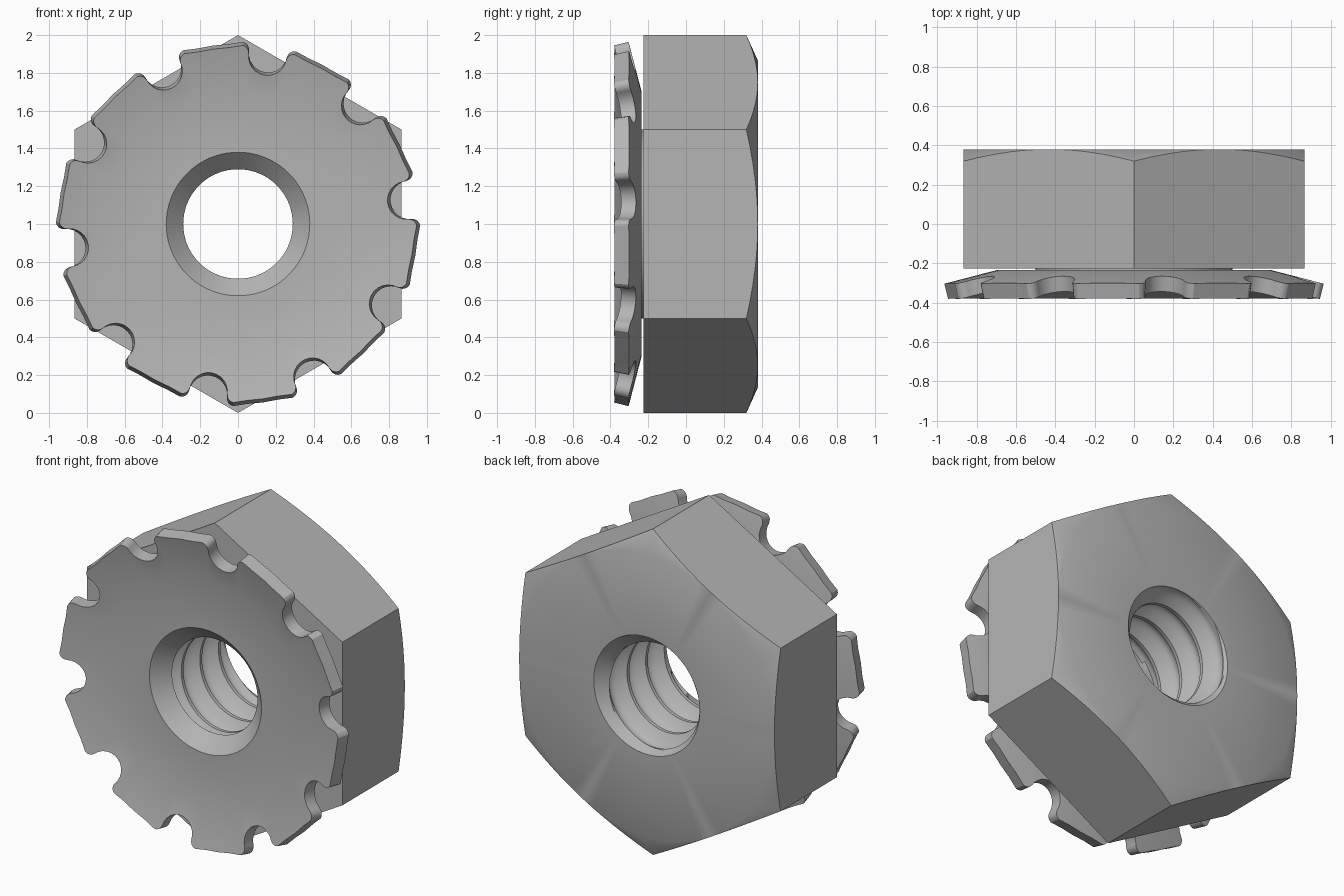
import bpy, bmesh
from math import sin, cos, pi, radians, degrees, atan2, hypot

if "Cube" in bpy.data.objects:
    bpy.data.objects.remove(bpy.data.objects["Cube"])

steel = bpy.data.materials.new("grey_steel")
steel.use_nodes = True
GREY = (0.46, 0.46, 0.46, 1)
steel.diffuse_color = GREY
steel.node_tree.nodes["Principled BSDF"].inputs["Base Color"].default_value = GREY

FRONT, BACK = -0.225, 0.38      # hex body depth range
BORE, ROOT = 0.29, 0.36         # thread crest and root radii
FLAT = 0.866                    # centre to hex flat
STEPS = 72


def polar(r, angle, y):
    return (r * cos(angle), y, 1 + r * sin(angle))


def loft(bm, rings, closed=True):
    """Skin a list of equal-length point rings with quads."""
    rows = [[bm.verts.new(p) for p in ring] for ring in rings]
    n = len(rows[0])
    for a, b in zip(rows, rows[1:]):
        for i in range(n if closed else n - 1):
            j = (i + 1) % n
            bm.faces.new((a[i], a[j], b[j], b[i]))


def finish(bm, name):
    bmesh.ops.remove_doubles(bm, verts=bm.verts, dist=0.0002)
    bmesh.ops.recalc_face_normals(bm, faces=bm.faces)
    mesh = bpy.data.meshes.new(name)
    bm.to_mesh(mesh)
    bm.free()
    mesh.materials.append(steel)
    obj = bpy.data.objects.new(name, mesh)
    bpy.context.collection.objects.link(obj)
    bpy.ops.object.select_all(action="DESELECT")
    obj.select_set(True)
    bpy.context.view_layer.objects.active = obj
    bpy.ops.object.shade_smooth_by_angle(angle=radians(30))


# Hex body with a conical chamfer on the back
def hex_radius(angle):
    return FLAT / cos(radians((degrees(angle) + 30) % 60 - 30))


def chamfer_y(angle):
    return BACK - (hex_radius(angle) - FLAT) * 0.45


angles = [2 * pi * i / STEPS for i in range(STEPS)]
nut = bmesh.new()
loft(nut, [
    [polar(BORE, a, FRONT) for a in angles],
    [polar(hex_radius(a), a, FRONT) for a in angles],
    [polar(hex_radius(a), a, chamfer_y(a)) for a in angles],
    [polar(FLAT, a, BACK) for a in angles],
    [polar(ROOT, a, BACK) for a in angles],
])

# Helical thread inside the body
PITCH, CREST, SEGMENTS = 0.18, 0.12, 10


def thread_point(turn, s, i):
    angle = 2 * pi * i / STEPS
    y = FRONT + PITCH * (turn + s - i / STEPS)
    if y <= FRONT:
        return polar(BORE, angle, FRONT)
    if y >= BACK:
        return polar(ROOT, angle, BACK)
    groove = max(0, sin(pi * (s - CREST) / (1 - CREST)))
    r = BORE + (ROOT - BORE) * groove
    return polar(max(r, ROOT - (BACK - y)), angle, y)


profile = [0] + [CREST + (1 - CREST) * k / SEGMENTS for k in range(SEGMENTS)]
loft(nut, [[thread_point(t, s, i) for i in range(STEPS + 1)]
           for t in range(6) for s in profile], closed=False)
finish(nut, "hex_nut")

# Toothed conical washer: outline of ten rounded notches
TEETH, RIM, NOTCH, FILLET = 10, 0.935, 0.10, 0.04
half = []                       # right half of a notch: (sideways, outward)
for k in range(7):
    a = pi / 2 * k / 6
    half.append((NOTCH * sin(a), 0.90 - NOTCH * cos(a)))
for k in range(5):
    a = pi / 2 * k / 4
    half.append((NOTCH + FILLET * (1 - cos(a)), RIM - FILLET * (1 - sin(a))))
notch = [(-t, u) for t, u in reversed(half[1:])] + half

outline = []                    # (radius, angle) pairs
for k in range(TEETH):
    centre = radians(8) + 2 * pi * k / TEETH
    outline += [(hypot(t, u), centre + atan2(t, u)) for t, u in notch]
    outline += [(RIM, centre + radians(18 + d)) for d in (-5, 0, 5)]
outline.sort(key=lambda p: p[1])


def washer_ring(r, y):
    return [polar(r, a, y) for _, a in outline]


def rim_ring(scale, bend, y):
    return [polar(r * scale, a, y - (r * scale - bend) * 0.26) for r, a in outline]


washer = bmesh.new()
loft(washer, [
    washer_ring(BORE, FRONT),
    washer_ring(0.38, -0.315),
    washer_ring(0.69, -0.315),
    rim_ring(1.0, 0.69, -0.315),
    rim_ring(1.02, 0.70, -0.235),
    washer_ring(0.70, -0.235),
    washer_ring(0.50, -0.235),
    washer_ring(0.50, FRONT),
    washer_ring(BORE, FRONT),
])
finish(washer, "toothed_washer")
